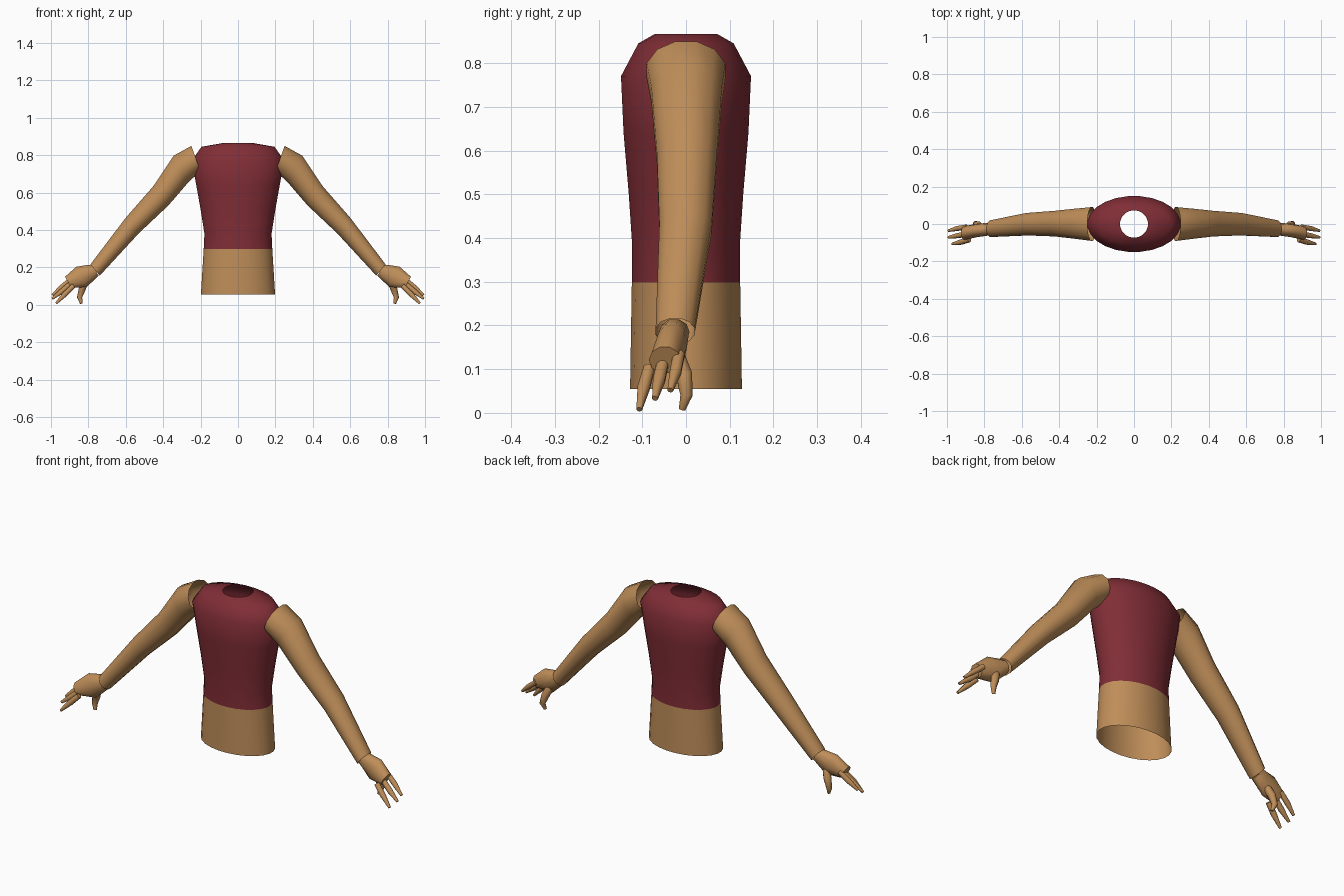
import bpy, bmesh, math
from mathutils import Vector

if "Cube" in bpy.data.objects:
    bpy.data.objects.remove(bpy.data.objects["Cube"])


def material(name, rgb):
    m = bpy.data.materials.new(name)
    m.diffuse_color = (*rgb, 1)
    m.use_nodes = True
    m.node_tree.nodes["Principled BSDF"].inputs["Base Color"].default_value = m.diffuse_color
    return m


SKIN = material("tan skin", (0.52, 0.27, 0.10))
SHIRT = material("dark red shirt", (0.22, 0.027, 0.037))


def loft(name, rings, sides, caps=(False, False), mirror=False, angle=50):
    """Skin a chain of ellipses, each given as (centre, half axis u, half axis v)."""
    bm = bmesh.new()
    loops = []
    for c, u, v in rings:
        loop = []
        for i in range(sides):
            a = 2 * math.pi * (i + 0.5) / sides
            loop.append(bm.verts.new(c + u * math.cos(a) + v * math.sin(a)))
        loops.append(loop)
    for lo, hi in zip(loops, loops[1:]):
        for i in range(sides):
            j = (i + 1) % sides
            bm.faces.new((lo[i], lo[j], hi[j], hi[i]))
    if caps[0]:
        bm.faces.new(loops[0][::-1])
    if caps[1]:
        bm.faces.new(loops[-1])
    bmesh.ops.recalc_face_normals(bm, faces=bm.faces)
    me = bpy.data.meshes.new(name)
    bm.to_mesh(me)
    bm.free()
    for p in me.polygons:
        p.use_smooth = True
    me.set_sharp_from_angle(angle=math.radians(angle))
    me.materials.append(SKIN)
    ob = bpy.data.objects.new(name, me)
    bpy.context.collection.objects.link(ob)
    if mirror:
        mod = ob.modifiers.new("mirror", 'MIRROR')
        mod.use_mirror_merge = False
    return ob


def section(xt, zt, xb, zb, y0, y1):
    """Ellipse from its top and bottom points in x-z and its extent in y."""
    top, bot = Vector((xt, 0, zt)), Vector((xb, 0, zb))
    mid = (top + bot) / 2
    mid.y = (y0 + y1) / 2
    return mid, (top - bot) / 2, Vector((0, (y1 - y0) / 2, 0))


def digit(name, points, radii):
    """Tapered finger along a short path."""
    pts = [Vector(p) for p in points]
    rings = []
    for i, p in enumerate(pts):
        d = (pts[min(i + 1, len(pts) - 1)] - pts[max(i - 1, 0)]).normalized()
        u = d.cross(Vector((0, 1, 0))).normalized()
        rings.append((p, u * radii[i], u.cross(d) * radii[i]))
    return loft(name, rings, 8, (True, True), True)


# Torso: open at waist and neck, shirt above the hem
HEM = 0.298
profile = [(0.055, 0.20, 0.129), (HEM, 0.185, 0.125), (0.38, 0.181, 0.124),
           (0.50, 0.20, 0.132), (0.64, 0.225, 0.144), (0.77, 0.25, 0.150),
           (0.845, 0.197, 0.110), (0.866, 0.075, 0.073)]
torso = loft("torso", [(Vector((0, 0, z)), Vector((rx, 0, 0)), Vector((0, ry, 0)))
                       for z, rx, ry in profile], 24)
torso.data.materials.append(SHIRT)
for p in torso.data.polygons:
    p.material_index = int(p.center.z > HEM)

# Arms: open sleeves of skin from shoulder to wrist
loft("arms", [section(0.250, 0.852, 0.200, 0.712, -0.093, 0.093),
              section(0.345, 0.800, 0.262, 0.655, -0.082, 0.085),
              section(0.455, 0.635, 0.370, 0.530, -0.069, 0.073),
              section(0.603, 0.465, 0.530, 0.380, -0.063, 0.061),
              section(0.790, 0.217, 0.738, 0.155, -0.071, 0.021)], 12, mirror=True)

# Palms
loft("palms", [section(0.780, 0.215, 0.745, 0.155, -0.060, 0.008),
               section(0.800, 0.216, 0.758, 0.140, -0.062, 0.006),
               section(0.866, 0.206, 0.808, 0.092, -0.070, 0.002),
               section(0.925, 0.152, 0.893, 0.090, -0.085, -0.012)],
     10, (True, True), True)

# Three fingers, upper to lower
digit("upper_finger", [(0.895, -0.016, 0.134), (0.945, -0.024, 0.093), (0.992, -0.036, 0.052)],
      [0.014, 0.014, 0.007])
digit("middle_finger", [(0.89, -0.052, 0.118), (0.94, -0.062, 0.074), (0.993, -0.071, 0.033)],
      [0.014, 0.015, 0.007])
digit("lower_finger", [(0.88, -0.084, 0.102), (0.925, -0.097, 0.057), (0.972, -0.107, 0.008)],
      [0.014, 0.015, 0.007])

# Thumbs, hanging down
digit("thumb", [(0.815, -0.022, 0.130), (0.833, -0.004, 0.085),
                (0.847, 0.001, 0.040), (0.838, -0.009, 0.008)],
      [0.020, 0.020, 0.015, 0.008])
